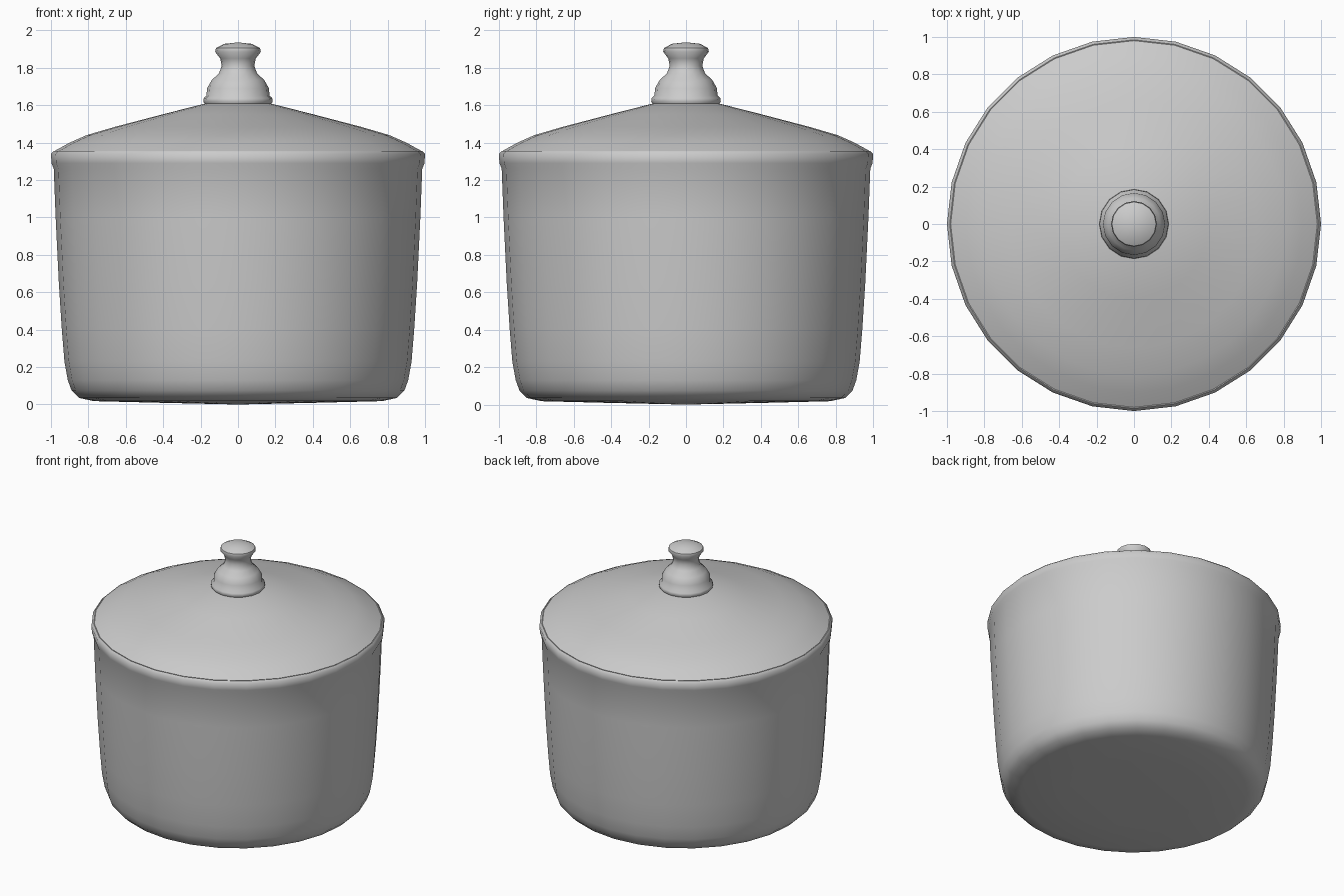
import bpy, bmesh, math

if "Cube" in bpy.data.objects:
    bpy.data.objects.remove(bpy.data.objects["Cube"])


def lathe(name, profile, sides, angle=40):
    """Spin a (radius, height) profile around z."""
    bm = bmesh.new()
    rings = []
    for r, z in profile:
        if r == 0:
            rings.append([bm.verts.new((0, 0, z))] * sides)
        else:
            rings.append([bm.verts.new((r * math.cos(2 * math.pi * i / sides),
                                        r * math.sin(2 * math.pi * i / sides), z))
                          for i in range(sides)])
    for a, b in zip(rings, rings[1:]):
        for i in range(sides):
            j = (i + 1) % sides
            bm.faces.new(list(dict.fromkeys((a[i], a[j], b[j], b[i]))))
    bmesh.ops.recalc_face_normals(bm, faces=bm.faces)
    mesh = bpy.data.meshes.new(name)
    bm.to_mesh(mesh)
    bm.free()
    obj = bpy.data.objects.new(name, mesh)
    bpy.context.collection.objects.link(obj)
    bpy.ops.object.select_all(action='DESELECT')
    obj.select_set(True)
    bpy.context.view_layer.objects.active = obj
    bpy.ops.object.shade_smooth_by_angle(angle=math.radians(angle))
    return obj


# Hollow pot: outside from base to rim, then down the inner wall
lathe("pot_body", [(0, 0), (0.45, 0.01), (0.77, 0.018), (0.85, 0.035), (0.89, 0.075),
                   (0.91, 0.13), (0.928, 0.23), (0.942, 0.4), (0.958, 0.65),
                   (0.975, 1.0), (0.985, 1.26), (0.997, 1.29), (1.0, 1.34),
                   (0.985, 1.355), (0.955, 1.345), (0.94, 1.28), (0.91, 0.5),
                   (0.86, 0.12), (0.75, 0.07), (0, 0.06)], 28, 50)

# Shallow conical lid with a rounded shoulder and a closed underside
lathe("lid", [(0, 1.345), (0.975, 1.345), (0.98, 1.356), (0.9, 1.4), (0.81, 1.44),
              (0.66, 1.484), (0.4, 1.552), (0.18, 1.608), (0, 1.61)], 28)

# Turned knob
lathe("lid_knob", [(0, 1.6), (0.175, 1.603), (0.186, 1.62), (0.183, 1.638),
                   (0.168, 1.652), (0.166, 1.69), (0.14, 1.735), (0.102, 1.77),
                   (0.087, 1.81), (0.095, 1.85), (0.122, 1.885), (0.118, 1.905),
                   (0.075, 1.928), (0, 1.936)], 16, 50)
